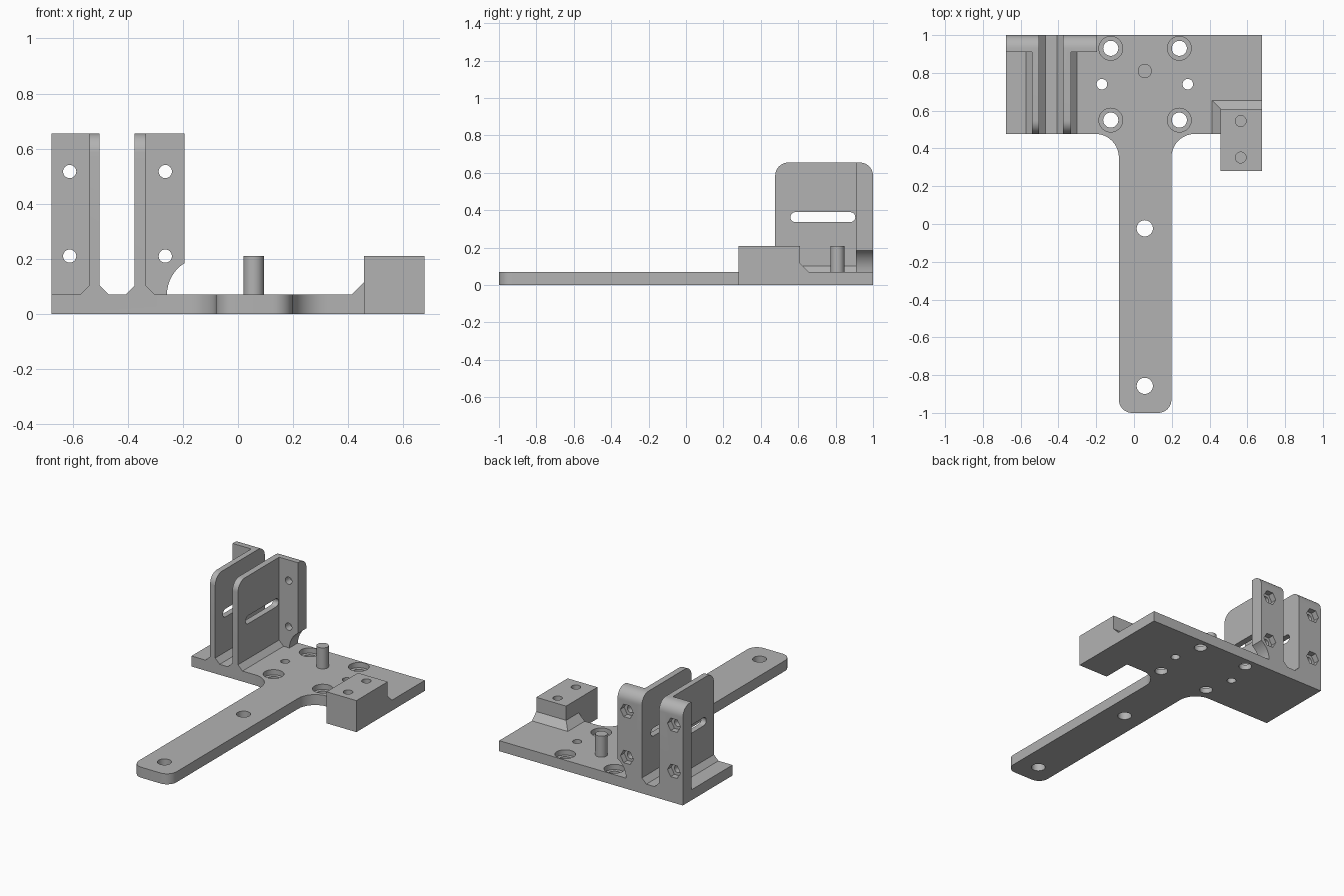
import bpy, bmesh
from math import sin, cos, pi, radians
from mathutils import Vector

if "Cube" in bpy.data.objects:
    bpy.data.objects.remove(bpy.data.objects["Cube"], do_unlink=True)

grey = bpy.data.materials.new("plain grey")
grey.use_nodes = True
colour = (0.45, 0.45, 0.45, 1)
grey.diffuse_color = colour
grey.node_tree.nodes["Principled BSDF"].inputs["Base Color"].default_value = colour

W, BACK, EDGE, T = 0.677, 1.0, 0.477, 0.07   # half width, back, plate front, thickness
TOP, FLANGE = 0.655, 0.91


def finish(name, bm):
    bmesh.ops.recalc_face_normals(bm, faces=bm.faces)
    mesh = bpy.data.meshes.new(name)
    bm.to_mesh(mesh)
    bm.free()
    mesh.materials.append(grey)
    obj = bpy.data.objects.new(name, mesh)
    bpy.context.collection.objects.link(obj)
    return obj


def prism(name, outline, axis, lo, hi):
    """Extrude a 2D outline along an axis; the outline uses the other two in order."""
    def place(p, d):
        return {"x": (d, p[0], p[1]), "y": (p[0], d, p[1]), "z": (p[0], p[1], d)}[axis]
    bm = bmesh.new()
    face = bm.faces.new([bm.verts.new(place(p, lo)) for p in outline])
    grown = bmesh.ops.extrude_face_region(bm, geom=[face])["geom"]
    move = Vector(place((0, 0), hi - lo))
    bmesh.ops.translate(bm, verts=[g for g in grown if isinstance(g, bmesh.types.BMVert)], vec=move)
    return finish(name, bm)


def box(name, x0, x1, y0, y1, z0, z1):
    return prism(name, [(x0, y0), (x1, y0), (x1, y1), (x0, y1)], "z", z0, z1)


def arc(cx, cy, r, start, end, n=10):
    return [(cx + r * cos(radians(start + (end - start) * i / n)),
             cy + r * sin(radians(start + (end - start) * i / n))) for i in range(n + 1)]


def circle(cx, cy, r, n=32):
    return arc(cx, cy, r, 0, 360, n)[:-1]


def combine(target, tool, operation):
    mod = target.modifiers.new("join", "BOOLEAN")
    mod.operation, mod.solver, mod.object = operation, "EXACT", tool
    bpy.context.view_layer.objects.active = target
    bpy.ops.object.modifier_apply(modifier=mod.name)
    bpy.data.objects.remove(tool, do_unlink=True)


def cut(target, outline, axis, lo, hi):
    combine(target, prism("cutter", outline, axis, lo, hi), "DIFFERENCE")


# T-shaped base plate with rounded stem
S0, S1, R, F = -0.08, 0.198, 0.07, 0.125
outline = [(-W, BACK), (-W, EDGE)]
outline += arc(S0 - F, EDGE - F, F, 90, 0)
outline += arc(S0 + R, -1 + R, R, 180, 270)
outline += arc(S1 - R, -1 + R, R, 270, 360)
outline += arc(S1 + F, EDGE - F, F, 180, 90)
outline += [(W, EDGE), (W, BACK)]
body = prism("bracket_body", outline, "z", 0, T)

# Stop block with a sloped foot on the plate
combine(body, box("stop_block", 0.457, W, 0.28, 0.61, 0, 0.21), "UNION")
bm = bmesh.new()
for x0, y1, z in ((0.413, 0.655, 0.03), (0.413, 0.655, T), (0.457, 0.61, 0.115)):
    for x in (x0, W):
        for y in (EDGE, y1):
            bm.verts.new((x, y, z))
bmesh.ops.convex_hull(bm, input=bm.verts)
combine(body, finish("sloped_foot", bm), "UNION")

# Two upright walls with outward flanges at the back
C = 0.033
for name, x0, x1, f0, f1 in (("right_wall", -0.54, -0.502, -W, -0.52),
                             ("left_wall", -0.375, -0.334, -0.355, -0.195)):
    wall = prism(name, [(x0 - C, 0.03), (x0 - C, T), (x0, T + C), (x0, TOP),
                        (x1, TOP), (x1, T + C), (x1 + C, T), (x1 + C, 0.03)],
                 "y", EDGE, BACK)
    combine(wall, box("flange", f0, f1, FLANGE, BACK, 0.03, TOP), "UNION")
    # Rounded upper corners
    side = [(EDGE, 0), (BACK, 0)] + arc(BACK - R, TOP - R, R, 0, 90)
    side += arc(EDGE + R, TOP - R, R, 90, 180)
    combine(wall, prism("side_shape", side, "x", -0.9, 0), "INTERSECT")
    # Clearance around the neighbouring screw
    if name == "left_wall":
        cut(wall, circle(-0.123, T, 0.135, 48), "y", 0.85, 1.1)
    combine(body, wall, "UNION")

# Long slot through both walls
slot = arc(0.878, 0.363, 0.027, -90, 90) + arc(0.585, 0.363, 0.027, 90, 270)
cut(body, slot, "x", -0.62, -0.3)

# Flange bolt holes with hexagonal nut pockets
for x in (-0.611, -0.264):
    for z in (0.21, 0.517):
        cut(body, circle(x, z, 0.024), "y", 0.85, 1.1)
        cut(body, circle(x, z, 0.048, 6), "y", 0.96, 1.1)

# Counterbored screw holes
for x in (-0.123, 0.24):
    for y in (0.55, 0.93):
        cut(body, circle(x, y, 0.04), "z", -0.1, 0.1)
        cut(body, circle(x, y, 0.063), "z", 0.035, 0.1)

# Small plate holes, stem holes and blind holes in the block
for x, y, r, lo, hi in ((-0.17, 0.74, 0.028, -0.1, 0.1), (0.285, 0.74, 0.028, -0.1, 0.1),
                        (0.057, -0.023, 0.043, -0.1, 0.1), (0.057, -0.857, 0.043, -0.1, 0.1),
                        (0.565, 0.545, 0.029, 0.07, 0.3), (0.565, 0.352, 0.029, 0.07, 0.3)):
    cut(body, circle(x, y, r), "z", lo, hi)

# Locating peg
combine(body, prism("peg", circle(0.057, 0.81, 0.037), "z", 0.03, 0.21), "UNION")

bpy.ops.object.select_all(action="DESELECT")
body.select_set(True)
bpy.context.view_layer.objects.active = body
bpy.ops.object.shade_smooth_by_angle(angle=radians(25))
